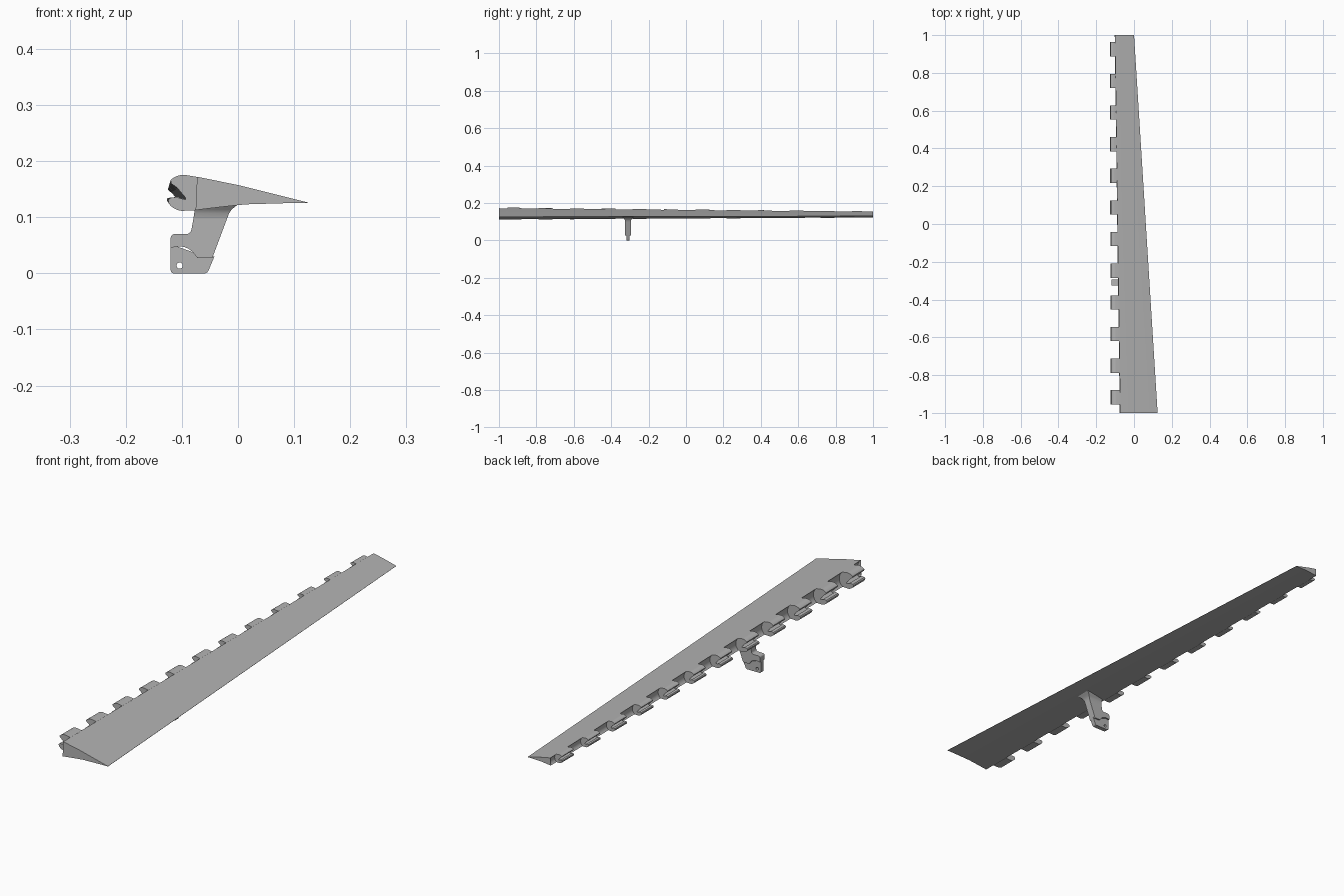
import bpy, bmesh, math
from mathutils import Vector

if "Cube" in bpy.data.objects:
    bpy.data.objects.remove(bpy.data.objects["Cube"])

grey = bpy.data.materials.new("plain grey")
grey.use_nodes = True
colour = (0.45, 0.45, 0.45, 1)
grey.diffuse_color = colour
grey.node_tree.nodes["Principled BSDF"].inputs["Base Color"].default_value = colour


def finish(name, bm):
    bmesh.ops.recalc_face_normals(bm, faces=bm.faces)
    mesh = bpy.data.meshes.new(name)
    bm.to_mesh(mesh)
    bm.free()
    mesh.materials.append(grey)
    obj = bpy.data.objects.new(name, mesh)
    bpy.context.collection.objects.link(obj)
    bpy.ops.object.select_all(action='DESELECT')
    obj.select_set(True)
    bpy.context.view_layer.objects.active = obj
    bpy.ops.object.shade_smooth_by_angle(angle=math.radians(30))
    return obj


def arc(radius, start, end, steps, cx=0, cz=0):
    angles = [math.radians(start + (end - start) * i / steps) for i in range(steps + 1)]
    return [(cx + radius * math.cos(a), cz + radius * math.sin(a)) for a in angles]


def place(point, y):
    """Scale a section about the hinge axis, which tapers from front to back."""
    t = (y + 1) / 2
    s = 1 - 0.49 * t
    return Vector((-0.097 - 0.016 * t + point[0] * s, y, 0.1435 - 0.0045 * t + point[1] * s))


def loft(bm, rings):
    """Join rings of equal length and cap both ends."""
    rows = [[bm.verts.new(p) for p in ring] for ring in rings]
    for a, b in zip(rows, rows[1:]):
        for i in range(len(a)):
            j = (i + 1) % len(a)
            bm.faces.new((a[i], a[j], b[j], b[i]))
    caps = [bm.faces.new(rows[0]), bm.faces.new(rows[-1])]
    bmesh.ops.triangulate(bm, faces=caps)


def plate(name, outlines, y, half):
    """Flat plate; outlines after the first are holes."""
    bm = bmesh.new()
    edges = []
    for outline in outlines:
        vs = [bm.verts.new((x, y - half, z)) for x, z in outline]
        edges += [bm.edges.new((vs[i - 1], vs[i])) for i in range(len(vs))]
    fill = bmesh.ops.triangle_fill(bm, edges=edges, use_beauty=True)
    faces = [f for f in fill["geom"] if isinstance(f, bmesh.types.BMFace)]
    out = bmesh.ops.extrude_face_region(bm, geom=faces, use_keep_orig=True)
    moved = [v for v in out["geom"] if isinstance(v, bmesh.types.BMVert)]
    bmesh.ops.translate(bm, verts=moved, vec=(0, 2 * half, 0))
    return finish(name, bm)


# Tapered blade with a concave channel along the hinge side
blade = arc(0.0375, -55, 50, 16) + [
    (0.1, 0.0133), (0.222, -0.0172), (0.222, -0.018), (0.16, -0.0175),
    (0.11, -0.0205), (0.06, -0.026)]
bm = bmesh.new()
loft(bm, [[place(p, y) for p in blade] for y in (-1, 1)])
finish("blade", bm)

# Open hinge knuckles, each a clip around the hinge axis
knuckle = (arc(0.0325, 135, 80, 10) + arc(0.0385, 48, -54, 12)
           + arc(0.0325, 265, 217, 9) + [(-0.0275, -0.013), (-0.024, -0.009)]
           + arc(0.0125, 215, 500, 24) + [(-0.022, 0.017)])
for i in range(12):
    y = 0.925 - 0.1675 * i
    bm = bmesh.new()
    loft(bm, [[place(p, y + d) for p in knuckle] for d in (-0.0375, 0.0375)])
    finish(f"hinge_knuckle_{i + 1}", bm)

# Control arm: thin foot with a pin hole, thicker upper part, flared root
ARM_Y = -0.31
step = [(-0.046, 0.027), (-0.072, 0.027)] + arc(0.032, 38, 105, 8, -0.104, 0.016)
foot = ([(-0.12, 0.052)] + arc(0.006, 180, 270, 5, -0.114, 0.006)
        + arc(0.008, 270, 340, 5, -0.06, 0.008) + [(-0.042, 0.03), (-0.07, 0.034)])
plate("arm_foot", [foot, arc(0.0055, 0, 345, 23, -0.104, 0.014)], ARM_Y, 0.009)

upper = (step + [(-0.12, 0.046)] + arc(0.007, 180, 90, 5, -0.113, 0.063)
         + arc(0.009, 270, 350, 5, -0.092, 0.079) + [(-0.079, 0.1), (-0.0185, 0.1)])
plate("arm_upper", [upper], ARM_Y, 0.015)

bm = bmesh.new()
rings = []
for z, left, right, half in ((0.098, -0.0793, -0.0193, 0.015), (0.107, -0.078, -0.016, 0.0165),
                             (0.114, -0.077, -0.011, 0.02), (0.119, -0.076, -0.005, 0.025),
                             (0.126, -0.075, 0.004, 0.03)):
    rings.append([(left, ARM_Y - half, z), (right, ARM_Y - half, z),
                  (right, ARM_Y + half, z), (left, ARM_Y + half, z)])
loft(bm, rings)
finish("arm_root", bm)
